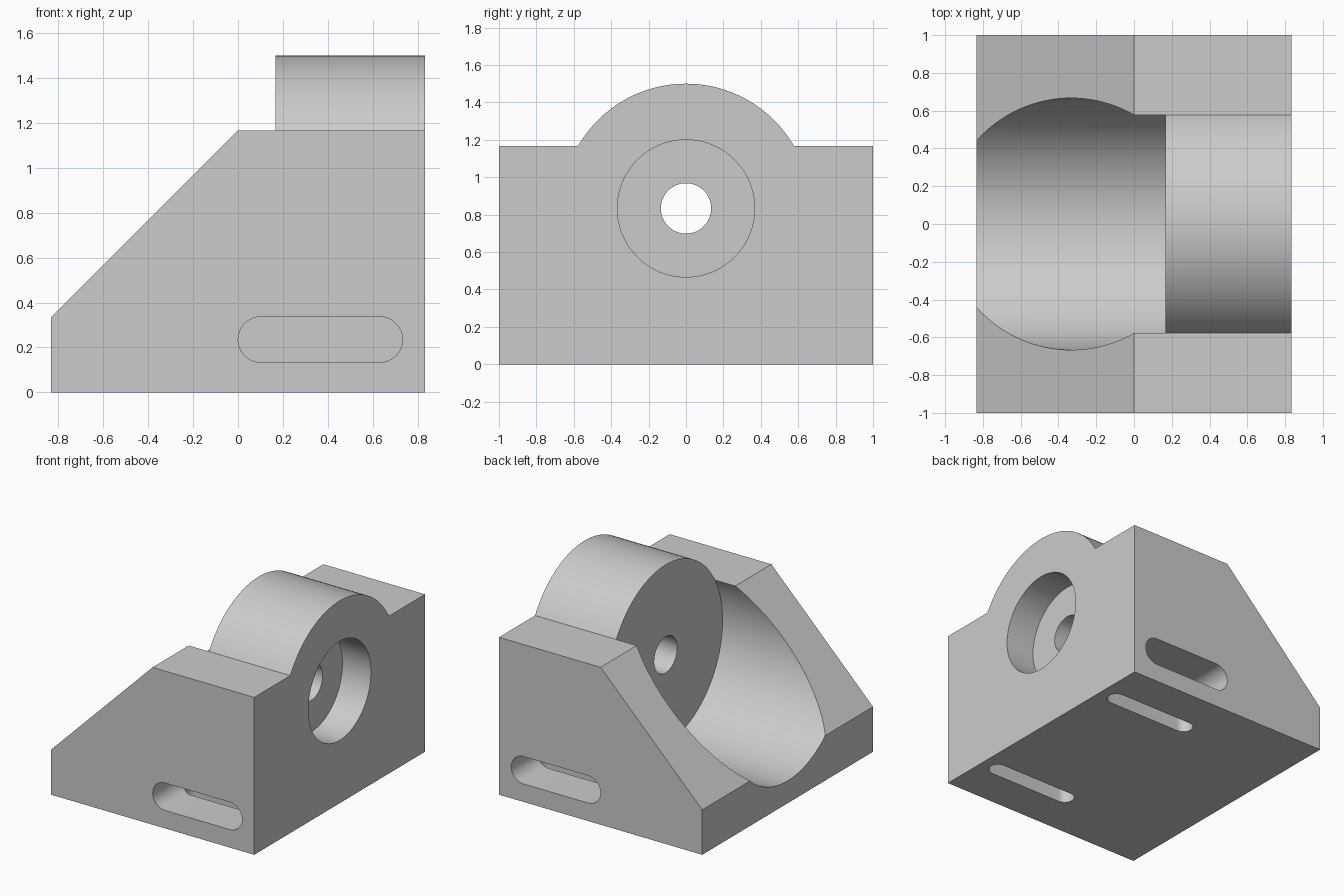
import bpy
import bmesh
from math import asin, cos, sin, pi
from mathutils import Vector

if "Cube" in bpy.data.objects:
    bpy.data.objects.remove(bpy.data.objects["Cube"])

AXIS_Z, BOSS_R, STEP_X = 0.8333, 0.6667, 0.1667
HALF_X, TOP_Z = 0.8333, 1.1667

grey = bpy.data.materials.new("light_grey")
grey.use_nodes = True
colour = (0.6, 0.6, 0.6, 1)
grey.diffuse_color = colour
grey.node_tree.nodes["Principled BSDF"].inputs["Base Color"].default_value = colour


def prism(name, points, direction):
    """Solid made by sweeping a closed outline along a vector."""
    bm = bmesh.new()
    face = bm.faces.new([bm.verts.new(p) for p in points])
    swept = bmesh.ops.extrude_face_region(bm, geom=[face])
    verts = [v for v in swept["geom"] if isinstance(v, bmesh.types.BMVert)]
    bmesh.ops.translate(bm, verts=verts, vec=Vector(direction))
    bmesh.ops.recalc_face_normals(bm, faces=bm.faces)
    mesh = bpy.data.meshes.new(name)
    bm.to_mesh(mesh)
    bm.free()
    mesh.materials.append(grey)
    obj = bpy.data.objects.new(name, mesh)
    bpy.context.collection.objects.link(obj)
    return obj


def arc(cx, cy, radius, start, end, steps):
    return [(cx + radius * cos(start + (end - start) * i / steps),
             cy + radius * sin(start + (end - start) * i / steps))
            for i in range(steps + 1)]


def stadium(cx, cy, length, width):
    r, s = width / 2, (length - width) / 2
    return arc(cx + s, cy, r, -pi / 2, pi / 2, 16) + arc(cx - s, cy, r, pi / 2, 1.5 * pi, 16)


def bore(name, radius, x0, x1, steps=128):
    ring = arc(0, AXIS_Z, radius, 0, 2 * pi, steps)[:-1]
    return prism(name, [(x0, y, z) for y, z in ring], (x1 - x0, 0, 0))


def cut(target, cutter):
    mod = target.modifiers.new(cutter.name, 'BOOLEAN')
    mod.operation, mod.solver, mod.object = 'DIFFERENCE', 'EXACT', cutter
    bpy.context.view_layer.objects.active = target
    bpy.ops.object.modifier_apply(modifier=mod.name)
    bpy.data.objects.remove(cutter)


# Block with the round boss along its top
a = asin((TOP_Z - AXIS_Z) / BOSS_R)
outline = [(-1, 0), (1, 0), (1, TOP_Z)] + arc(0, AXIS_Z, BOSS_R, a, pi - a, 72) + [(-1, TOP_Z)]
body = prism("motor_bracket", [(-HALF_X, y, z) for y, z in outline], (2 * HALF_X, 0, 0))

# Sloped shoulders in front of the boss
slope = [(-1, TOP_Z - 1), (0, TOP_Z), (STEP_X, TOP_Z), (STEP_X, 2), (-1, 2)]
cut(body, prism("slope_cutter", [(x, -1.2, z) for x, z in slope], (0, 2.4, 0)))

# Round trough, counterbore and shaft hole
cut(body, bore("trough_cutter", BOSS_R, -1, STEP_X))
cut(body, bore("counterbore_cutter", 0.3667, 0.6, 1))
cut(body, bore("shaft_cutter", 0.1345, 0, 1, 64))

# Side pockets and the narrower bolt slots below them
for side in (-1, 1):
    pocket = stadium(0.367, 0.235, 0.733, 0.203)
    cut(body, prism("pocket_cutter", [(x, side * 1.1, z) for x, z in pocket], (0, -side * 0.57, 0)))
    slot = stadium(0.39, side * 0.635, 0.733, 0.133)
    cut(body, prism("slot_cutter", [(x, y, -0.1) for x, y in slot], (0, 0, 0.3)))

# Smooth curved walls, keep the edges sharp
bpy.ops.object.select_all(action='DESELECT')
body.select_set(True)
bpy.context.view_layer.objects.active = body
bpy.ops.object.shade_smooth_by_angle(angle=0.5)
